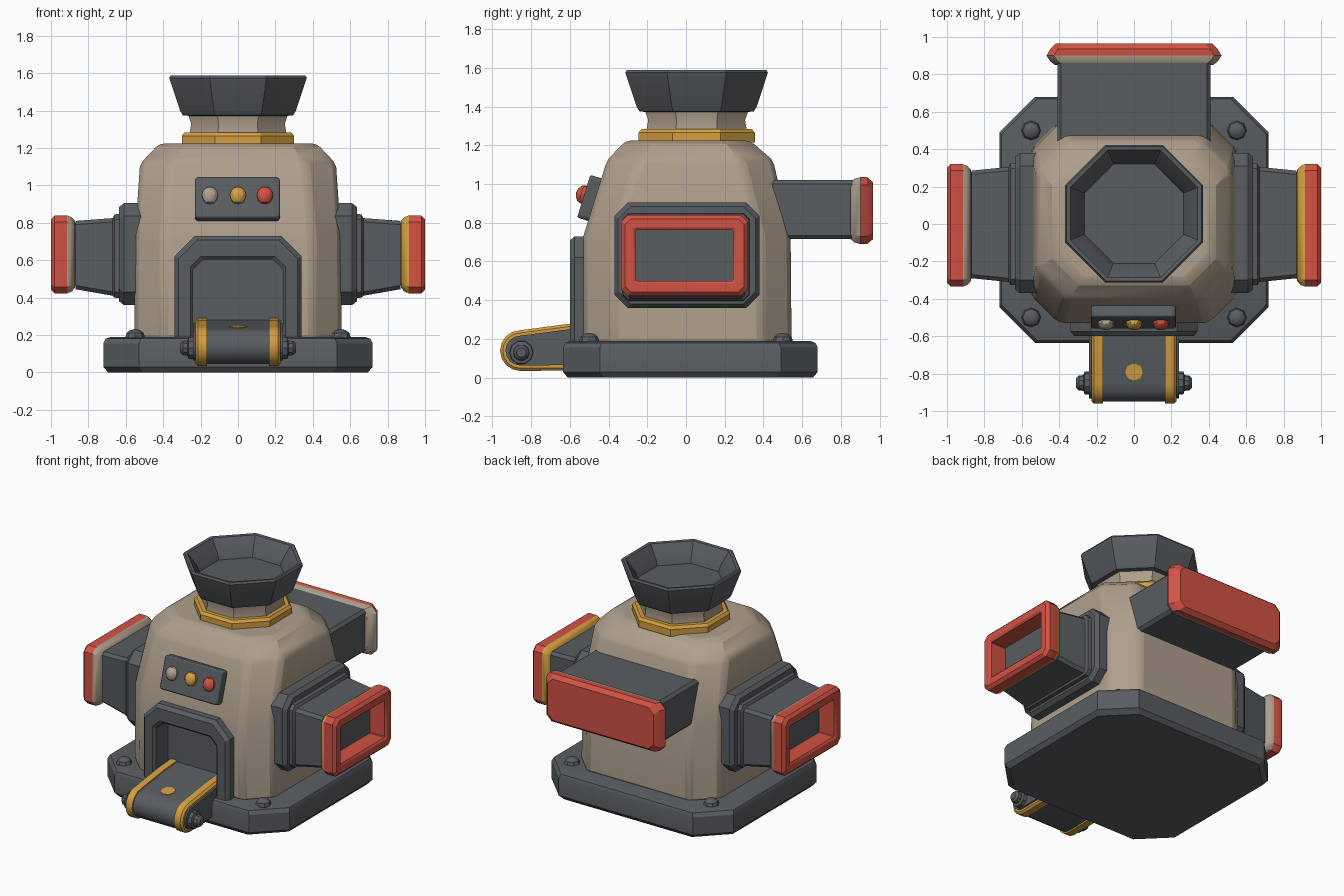
import bpy, bmesh, math
from mathutils import Vector, Matrix

if "Cube" in bpy.data.objects:
    bpy.data.objects.remove(bpy.data.objects["Cube"])


def material(name, rgb):
    m = bpy.data.materials.new(name)
    m.diffuse_color = (*rgb, 1)
    m.use_nodes = True
    m.node_tree.nodes["Principled BSDF"].inputs["Base Color"].default_value = m.diffuse_color
    return m


GREY = material("dark grey metal", (0.100, 0.110, 0.120))
BEIGE = material("beige shell", (0.43, 0.35, 0.265))
RED = material("red trim", (0.64, 0.085, 0.058))
YELLOW = material("yellow trim", (0.66, 0.35, 0.055))


def finish(bm, name, mats, bevel=0):
    bmesh.ops.recalc_face_normals(bm, faces=bm.faces)
    me = bpy.data.meshes.new(name)
    bm.to_mesh(me)
    bm.free()
    for m in mats:
        me.materials.append(m)
    ob = bpy.data.objects.new(name, me)
    bpy.context.collection.objects.link(ob)
    if bevel:
        b = ob.modifiers.new("bevel", 'BEVEL')
        b.width, b.segments, b.limit_method = bevel, 2, 'ANGLE'
        b.angle_limit = math.radians(35)
    return ob


def loft(name, axis, rings, mats, mat_ids=None, closed=False, bevel=0):
    """Skin a list of (position along axis, 2D outline) rings."""
    put = {'x': lambda t, u, v: (t, u, v), 'y': lambda t, u, v: (u, t, v),
           'z': lambda t, u, v: (u, v, t)}[axis]
    bm = bmesh.new()
    loops = [[bm.verts.new(put(t, u, v)) for u, v in pts] for t, pts in rings]
    n = len(loops[0])
    for i in range(len(loops) if closed else len(loops) - 1):
        a, b = loops[i], loops[(i + 1) % len(loops)]
        for j in range(n):
            f = bm.faces.new((a[j], a[(j + 1) % n], b[(j + 1) % n], b[j]))
            f.material_index = mat_ids[i] if mat_ids else 0
    if not closed:
        bm.faces.new(loops[0])
        f = bm.faces.new(loops[-1])
        f.material_index = mat_ids[-1] if mat_ids else 0
    return finish(bm, name, mats, bevel)


def oct_rect(u0, u1, v0, v1, c):
    """Rectangle outline with chamfered corners."""
    return [(u0 + c, v0), (u1 - c, v0), (u1, v0 + c), (u1, v1 - c),
            (u1 - c, v1), (u0 + c, v1), (u0, v1 - c), (u0, v0 + c)]


def octagon(r, cy=0.055):
    """Regular octagon whose flats lie at distance r."""
    R = r / math.cos(math.pi / 8)
    return [(R * math.cos(math.pi / 8 + k * math.pi / 4),
             cy + R * math.sin(math.pi / 8 + k * math.pi / 4)) for k in range(8)]


def lump(name, mat, loc, size, segs=10):
    bm = bmesh.new()
    bmesh.ops.create_uvsphere(bm, u_segments=segs, v_segments=6, radius=1)
    bmesh.ops.transform(bm, matrix=Matrix.Translation(loc) @ Matrix.Diagonal((*size, 1)), verts=bm.verts)
    return finish(bm, name, [mat])


# Base plate with rounded rims
def base_ring(d):
    return oct_rect(-0.72 + d, 0.72 - d, -0.635 + d, 0.68 - d, 0.19)


loft("base_plate", 'z', [(0, base_ring(0.025)), (0.03, base_ring(0)), (0.155, base_ring(0)),
                         (0.18, base_ring(0.012)), (0.19, base_ring(0.04))], [GREY])
for sx in (-1, 1):
    for sy in (-1, 1):
        lump("base_bolt", GREY, (0.55 * sx, 0.5 * sy, 0.19), (0.052, 0.052, 0.042), 8)

# Body shell, tapering to the shoulders
body = loft("body_shell", 'z', [
    (0.17, oct_rect(-0.555, 0.555, -0.53, 0.545, 0.15)),
    (0.73, oct_rect(-0.55, 0.55, -0.53, 0.54, 0.15)),
    (1.10, oct_rect(-0.525, 0.525, -0.415, 0.455, 0.16)),
    (1.13, oct_rect(-0.51, 0.51, -0.40, 0.44, 0.16)),
    (1.225, oct_rect(-0.42, 0.42, -0.31, 0.33, 0.14))], [BEIGE], bevel=0.03)


# Front arch with a lined recess cut into the body
def arch(w, z0, z1, c):
    return [(-w, z0), (w, z0), (w, z1 - c), (w - c, z1), (c - w, z1), (-w, z1 - c)]


hole = arch(0.24, 0.195, 0.605, 0.055)
loft("door_arch", 'y', [(-0.45, arch(0.34, 0.02, 0.73, 0.11)), (-0.575, arch(0.34, 0.02, 0.73, 0.11)),
                        (-0.6, arch(0.318, 0.02, 0.708, 0.1)), (-0.6, arch(0.255, 0.195, 0.62, 0.055)),
                        (-0.585, hole), (-0.25, hole)], [GREY])
cutter = loft("door_cutter", 'y', [(-0.8, arch(0.246, 0.1, 0.611, 0.055)),
                                   (-0.245, arch(0.246, 0.1, 0.611, 0.055))], [GREY])
cutter.hide_render = True
cutter.hide_viewport = True
cut = body.modifiers.new("door recess", 'BOOLEAN')
cut.object, cut.operation, cut.solver = cutter, 'DIFFERENCE', 'EXACT'


# Conveyor: belt, yellow edge bands, side plates, axle
def belt(d):
    r, cy, cz = 0.105 - d, -0.855, 0.14
    pts = [(cy - r * math.sin(a), cz - r * math.cos(a)) for a in
           [math.pi * k / 8 for k in range(9)]]
    return pts + [(-0.59, 0.28 - d), (-0.3, 0.30 - d), (-0.3, 0.04 + d)]


def disc(r, cy, cz, n=10):
    return [(cy + r * math.cos(2 * math.pi * k / n), cz + r * math.sin(2 * math.pi * k / n)) for k in range(n)]


loft("conveyor_belt", 'x', [(-0.17, belt(0.01)), (0.17, belt(0.01))], [GREY])
for s, side in ((-1, "left"), (1, "right")):
    loft(side + "_belt_band", 'x', [(s * 0.165, belt(0)), (s * 0.215, belt(0)), (s * 0.228, belt(0.014))], [YELLOW])
    loft(side + "_belt_plate", 'x', [(s * 0.2, belt(0.028)), (s * 0.24, belt(0.028))], [GREY])
    loft(side + "_axle", 'x', [(s * 0.2, disc(0.065, -0.85, 0.13)), (s * 0.265, disc(0.06, -0.85, 0.13)),
                               (s * 0.27, disc(0.042, -0.85, 0.13)), (s * 0.295, disc(0.04, -0.85, 0.13)),
                               (s * 0.31, disc(0.025, -0.85, 0.13))], [GREY])
dot = loft("belt_mark", 'z', [(-0.004, disc(0.048, 0, 0, 8)), (0.004, disc(0.048, 0, 0, 8))], [YELLOW])
dot.location = (0, -0.79, 0.2435)
dot.rotation_euler.x = math.atan2(0.035, 0.265)

# Control panel, tilted with the shell, and three buttons
tilt = Matrix.Translation((-0.003, -0.528, 0.937)) @ Matrix.Rotation(-0.30, 4, 'X')
panel = loft("control_panel", 'y', [(0.1, oct_rect(-0.227, 0.227, -0.115, 0.115, 0.012)),
                                    (0, oct_rect(-0.227, 0.227, -0.115, 0.115, 0.012))], [GREY], bevel=0.012)
panel.matrix_world = tilt
for x, m, nm in ((-0.147, BEIGE, "beige"), (0.003, YELLOW, "yellow"), (0.147, RED, "red")):
    b = lump(nm + "_button", m, (x, -0.005, 0.008), (0.045, 0.038, 0.048))
    b.matrix_world = tilt

# Neck, collar and funnel
loft("neck", 'z', [(1.2, octagon(0.265)), (1.27, octagon(0.26)), (1.33, octagon(0.25)),
                   (1.40, octagon(0.275))], [BEIGE])
loft("neck_collar", 'z', [(1.215, octagon(0.30)), (1.265, octagon(0.30)), (1.283, octagon(0.285)),
                          (1.283, octagon(0.24))], [YELLOW])
loft("funnel", 'z', [(1.37, octagon(0.25)), (1.375, octagon(0.295)), (1.40, octagon(0.31)),
                     (1.575, octagon(0.368)), (1.588, octagon(0.36)), (1.585, octagon(0.34)),
                     (1.50, octagon(0.28)), (1.46, octagon(0.265))], [GREY])

# Side ports: flange, tapered tube and open red rim
for s, side, strip in ((-1, "left", BEIGE), (1, "right", YELLOW)):
    loft(side + "_port_flange", 'x', [
        (s * 0.48, oct_rect(-0.37, 0.38, 0.36, 0.905, 0.07)), (s * 0.61, oct_rect(-0.37, 0.38, 0.36, 0.905, 0.07)),
        (s * 0.635, oct_rect(-0.35, 0.36, 0.38, 0.885, 0.065))], [GREY])
    loft(side + "_port_tube", 'x', [
        (s * 0.55, oct_rect(-0.335, 0.335, 0.385, 0.86, 0.03)), (s * 0.66, oct_rect(-0.325, 0.325, 0.40, 0.845, 0.03)),
        (s * 0.67, oct_rect(-0.31, 0.305, 0.41, 0.825, 0.02)),
        (s * 0.87, oct_rect(-0.29, 0.285, 0.445, 0.81, 0.02))], [GREY])

    def rim(d, c):
        return oct_rect(-0.335 + d, 0.32 - d, 0.422 + d, 0.84 - d, c)

    loft(side + "_port_rim", 'x', [
        (s * 0.865, rim(0.075, 0.005)), (s * 0.872, rim(0.03, 0.03)), (s * 0.89, rim(0.01, 0.035)),
        (s * 0.915, rim(0, 0.035)), (s * 0.98, rim(0, 0.035)), (s * 1.0, rim(0.02, 0.03)),
        (s * 1.0, rim(0.065, 0.008)), (s * 0.99, rim(0.078, 0.005))],
        [RED, strip], [1, 1, 1, 0, 0, 0, 0, 0], closed=True)

# Rear duct with closed red cap
loft("rear_duct", 'y', [(0.3, oct_rect(-0.41, 0.41, 0.715, 1.02, 0.02)),
                        (0.88, oct_rect(-0.41, 0.41, 0.715, 1.02, 0.02))], [GREY])


def cap(d, e):
    return oct_rect(-0.468 + d, 0.468 - d, 0.69 + e, 1.035 - e, 0.04)


loft("rear_cap", 'y', [(0.85, cap(0.045, 0.025)), (0.87, cap(0.02, 0.008)), (0.9, cap(0, 0)),
                       (0.935, cap(0.02, 0)), (0.965, cap(0.05, 0.025))],
     [BEIGE, RED], [0, 0, 1, 1, 1])

# Soft shading with crisp edges
for ob in bpy.data.objects:
    if ob.type == 'MESH' and ob != cutter:
        ob.select_set(True)
        bpy.context.view_layer.objects.active = ob
bpy.ops.object.shade_smooth_by_angle(angle=math.radians(30))
